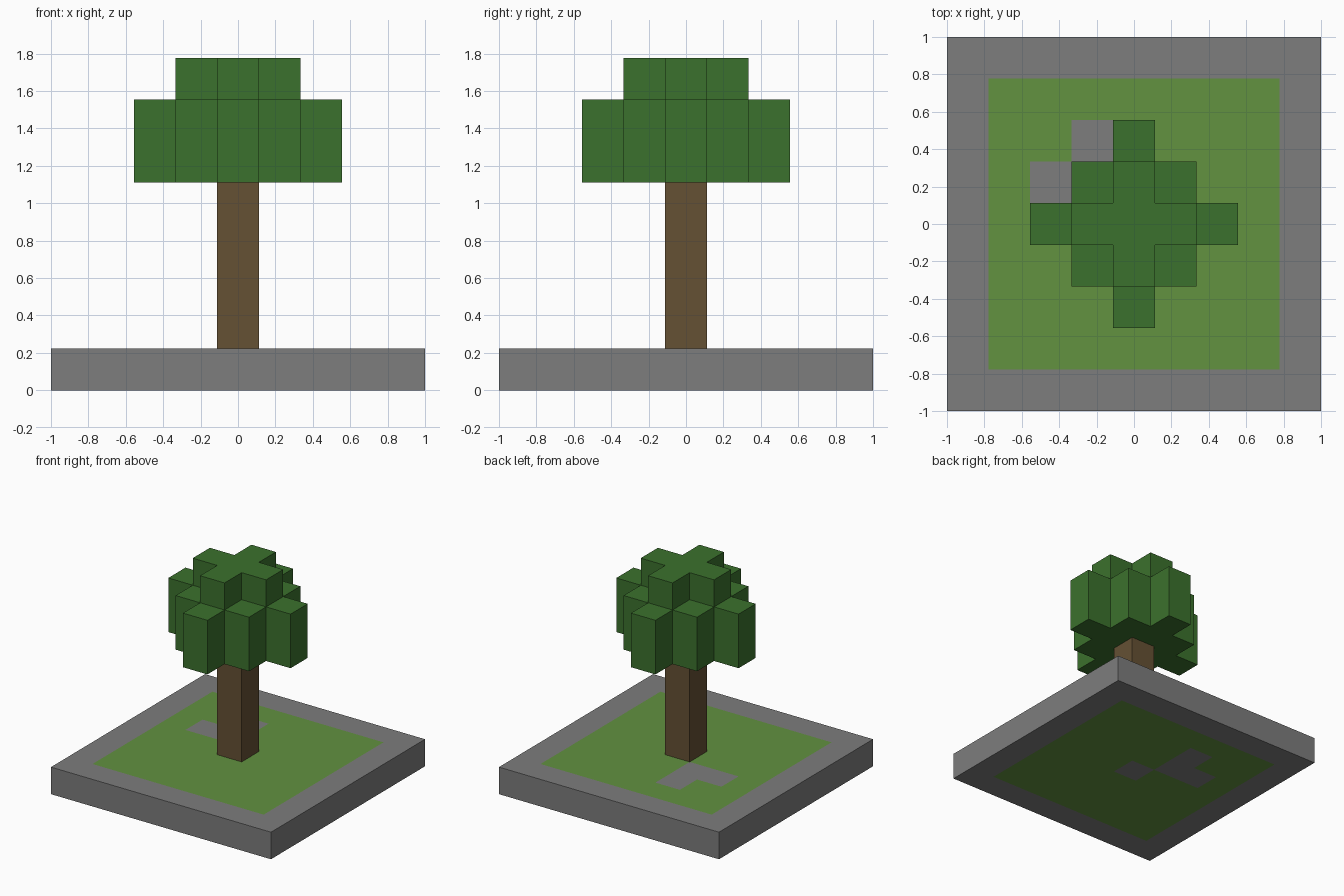
import bpy
import bmesh
from mathutils import Vector

if "Cube" in bpy.data.objects:
    bpy.data.objects.remove(bpy.data.objects["Cube"], do_unlink=True)

U = 2 / 9  # one block


def material(name, rgb):
    mat = bpy.data.materials.new(name)
    mat.use_nodes = True
    mat.diffuse_color = (*rgb, 1)
    mat.node_tree.nodes["Principled BSDF"].inputs["Base Color"].default_value = (*rgb, 1)
    return mat


STONE = material("stone grey", (0.205, 0.205, 0.205))
GRASS = material("grass green", (0.122, 0.287, 0.051))
BARK = material("bark brown", (0.130, 0.082, 0.034))
LEAF = material("leaf green", (0.044, 0.165, 0.026))

AXES = [Vector(a) for a in ((1, 0, 0), (0, 1, 0), (0, 0, 1))]


def block_shell(name, cells, mats, rule=None):
    """Build only the outer faces of a set of blocks; rule(cell, normal) picks the material."""
    bm = bmesh.new()
    for cell in cells:
        centre = Vector(cell) + Vector((0, 0, 0.5))
        for i in range(3):
            for sign in (1, -1):
                n = AXES[i] * sign
                if tuple(int(c + d) for c, d in zip(cell, n)) in cells:
                    continue
                a = AXES[(i + 1) % 3] / 2
                b = AXES[(i + 2) % 3] / 2 * sign
                mid = centre + n / 2
                corners = (mid - a - b, mid + a - b, mid + a + b, mid - a + b)
                face = bm.faces.new([bm.verts.new(p * U) for p in corners])
                if rule:
                    face.material_index = rule(cell, n)
    bmesh.ops.remove_doubles(bm, verts=bm.verts, dist=0.001)
    # Merge coplanar faces of one colour
    bmesh.ops.dissolve_limit(bm, angle_limit=0.01, verts=bm.verts, edges=bm.edges,
                             delimit={'MATERIAL'})
    mesh = bpy.data.meshes.new(name)
    bm.to_mesh(mesh)
    bm.free()
    for mat in mats:
        mesh.materials.append(mat)
    obj = bpy.data.objects.new(name, mesh)
    bpy.context.collection.objects.link(obj)
    return obj


# Ground slab: stone rim, grass lawn, a few bare stone patches
BARE = {(0, 0), (-1, 1), (-2, 1), (-1, 2)}


def lawn(cell, normal):
    x, y, _ = cell
    return int(abs(normal.z) > 0.5 and max(abs(x), abs(y)) < 4 and (x, y) not in BARE)


slab = {(x, y, 0) for x in range(-4, 5) for y in range(-4, 5)}
block_shell("ground_slab", slab, [STONE, GRASS], lawn)

# Trunk: a column of blocks up to the crown
block_shell("trunk", {(0, 0, z) for z in range(1, 5)}, [BARK])

# Crown: two wide layers with arms, then a plus-shaped cap
square = range(-1, 2)
wide = {(x, y) for x in square for y in square} | {(2, 0), (-2, 0), (0, 2), (0, -2)}
cap = {(x, y) for x in square for y in square if x * y == 0}
crown = {(x, y, z) for x, y in wide for z in (5, 6)} | {(x, y, 7) for x, y in cap}
block_shell("leaf_crown", crown, [LEAF])
